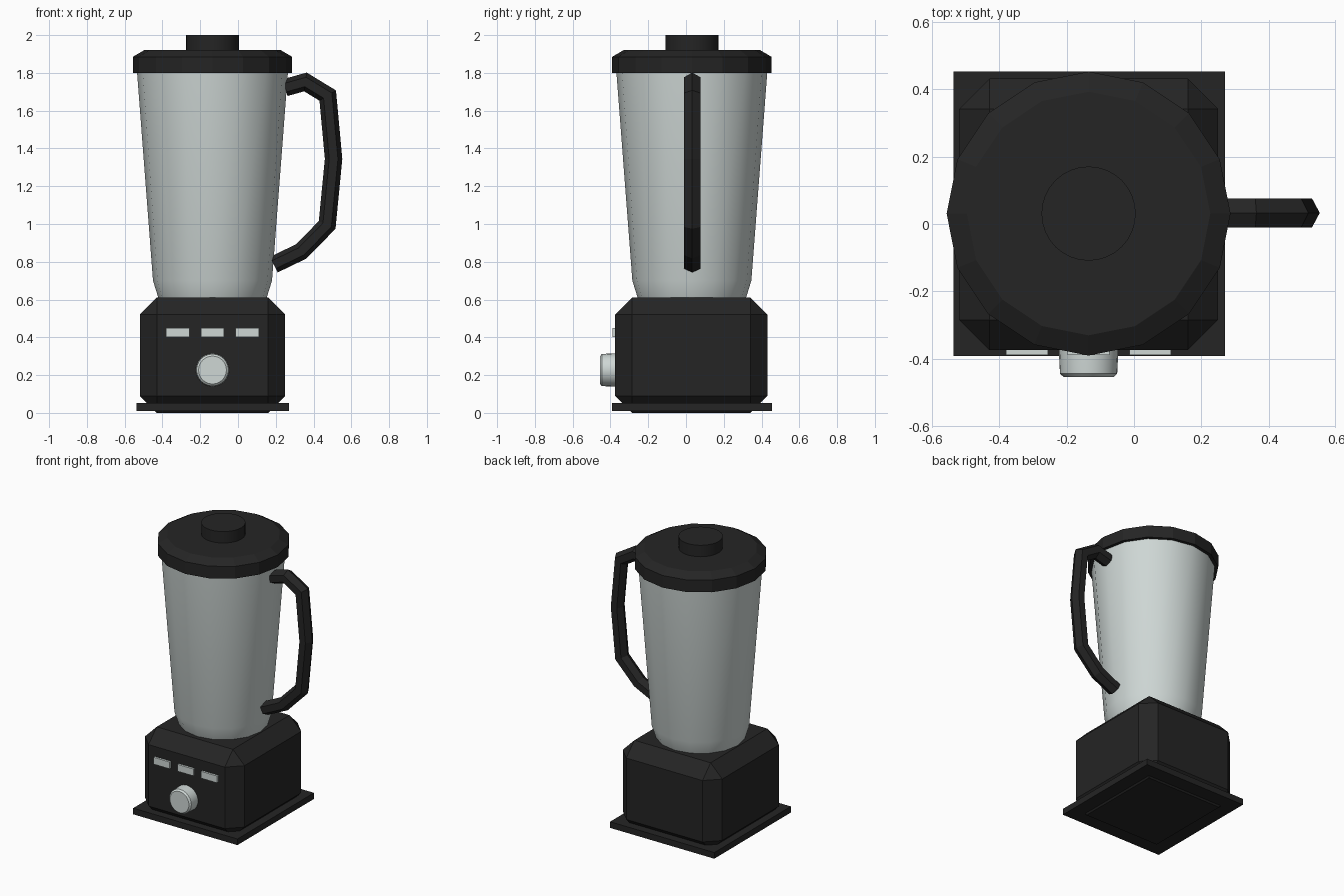
import bpy, bmesh, math
from mathutils import Vector

if "Cube" in bpy.data.objects:
    bpy.data.objects.remove(bpy.data.objects["Cube"])

CX, CY = -0.135, 0.031   # axis of jug and base


def material(name, rgb):
    m = bpy.data.materials.new(name)
    m.diffuse_color = (*rgb, 1)
    m.use_nodes = True
    m.node_tree.nodes["Principled BSDF"].inputs["Base Color"].default_value = m.diffuse_color
    return m


BLACK = material("black plastic", (0.018, 0.018, 0.018))
GREY = material("pale grey", (0.62, 0.68, 0.665))


def finish(name, bm, mat, smooth=None):
    bmesh.ops.recalc_face_normals(bm, faces=bm.faces)
    me = bpy.data.meshes.new(name)
    bm.to_mesh(me)
    bm.free()
    me.materials.append(mat)
    ob = bpy.data.objects.new(name, me)
    bpy.context.collection.objects.link(ob)
    if smooth:
        bpy.ops.object.select_all(action='DESELECT')
        ob.select_set(True)
        bpy.context.view_layer.objects.active = ob
        bpy.ops.object.shade_smooth_by_angle(angle=math.radians(smooth))
    return ob


def box(name, lo, hi, mat, bevel=0):
    bm = bmesh.new()
    bmesh.ops.create_cube(bm, size=1)
    for v in bm.verts:
        v.co = [(a + b) / 2 + c * (b - a) for a, b, c in zip(lo, hi, v.co)]
    if bevel:
        bmesh.ops.bevel(bm, geom=bm.edges[:], offset=bevel, segments=1,
                        affect='EDGES')
    return finish(name, bm, mat)


def skin(bm, rings):
    """Join rings of vertices and cap both ends."""
    n = len(rings[0])
    for a, b in zip(rings, rings[1:]):
        for i in range(n):
            j = (i + 1) % n
            bm.faces.new((a[i], a[j], b[j], b[i]))
    bm.faces.new(rings[0])
    bm.faces.new(rings[-1])


def lathe(name, profile, sides, mat, centre, u, v, axis, smooth=None):
    """Round part from (radius, height) pairs along an axis."""
    bm = bmesh.new()
    u, v, axis, centre = map(Vector, (u, v, axis, centre))
    rings = []
    for r, h in profile:
        rings.append([bm.verts.new(centre + axis * h
                      + u * r * math.cos(2 * math.pi * i / sides)
                      + v * r * math.sin(2 * math.pi * i / sides))
                      for i in range(sides)])
    skin(bm, rings)
    return finish(name, bm, mat, smooth)


X, Y, Z = (1, 0, 0), (0, 1, 0), (0, 0, 1)

# Motor base and foot plate
box("motor_base", (-0.52, -0.375, 0), (0.25, 0.432, 0.61), BLACK, 0.09)
box("foot_plate", (-0.537, -0.392, 0.01), (0.27, 0.454, 0.053), BLACK)

# Jug, lid and filler cap
axis_foot = (CX, CY, 0)
lathe("jug", [(0.283, 0.60), (0.287, 0.61), (0.315, 0.70), (0.40, 1.81)],
      16, GREY, axis_foot, X, Y, Z, 40)
lathe("lid", [(0.422, 1.80), (0.422, 1.885), (0.362, 1.92)],
      16, BLACK, axis_foot, X, Y, Z)
lathe("filler_cap", [(0.14, 1.90), (0.14, 2.0)],
      32, BLACK, axis_foot, X, Y, Z, 30)

# Control buttons
for i in range(3):
    x = CX + (i - 1) * 0.183
    box(f"button_{i + 1}", (x - 0.062, -0.39, 0.402), (x + 0.062, -0.36, 0.45), GREY)

# Speed dial
lathe("speed_dial", [(0.088, 0.36), (0.088, 0.385), (0.085, 0.445), (0.074, 0.455)],
      24, GREY, (CX, 0, 0.227), X, Z, (0, -1, 0), 30)

# Handle: six-sided tube mitred along a path in the x-z plane
path = [Vector((x, 0.033, z)) for x, z in
        ((0.25, 1.722), (0.357, 1.752), (0.475, 1.68), (0.506, 1.345),
         (0.472, 0.995), (0.335, 0.855), (0.19, 0.785))]
bm = bmesh.new()
rings = []
for k, p in enumerate(path):
    d1 = (p - path[max(k - 1, 0)]).normalized()
    d2 = (path[min(k + 1, len(path) - 1)] - p).normalized()
    t = (d1 + d2).normalized()
    side = Vector((-t.z, 0, t.x))
    stretch = 1 / max(t.dot(d1), t.dot(d2))
    rings.append([bm.verts.new(p + side * 0.046 * stretch * math.cos(i * math.pi / 3)
                  + Vector(Y) * 0.05 * math.sin(i * math.pi / 3)) for i in range(6)])
skin(bm, rings)
finish("handle", bm, BLACK)
